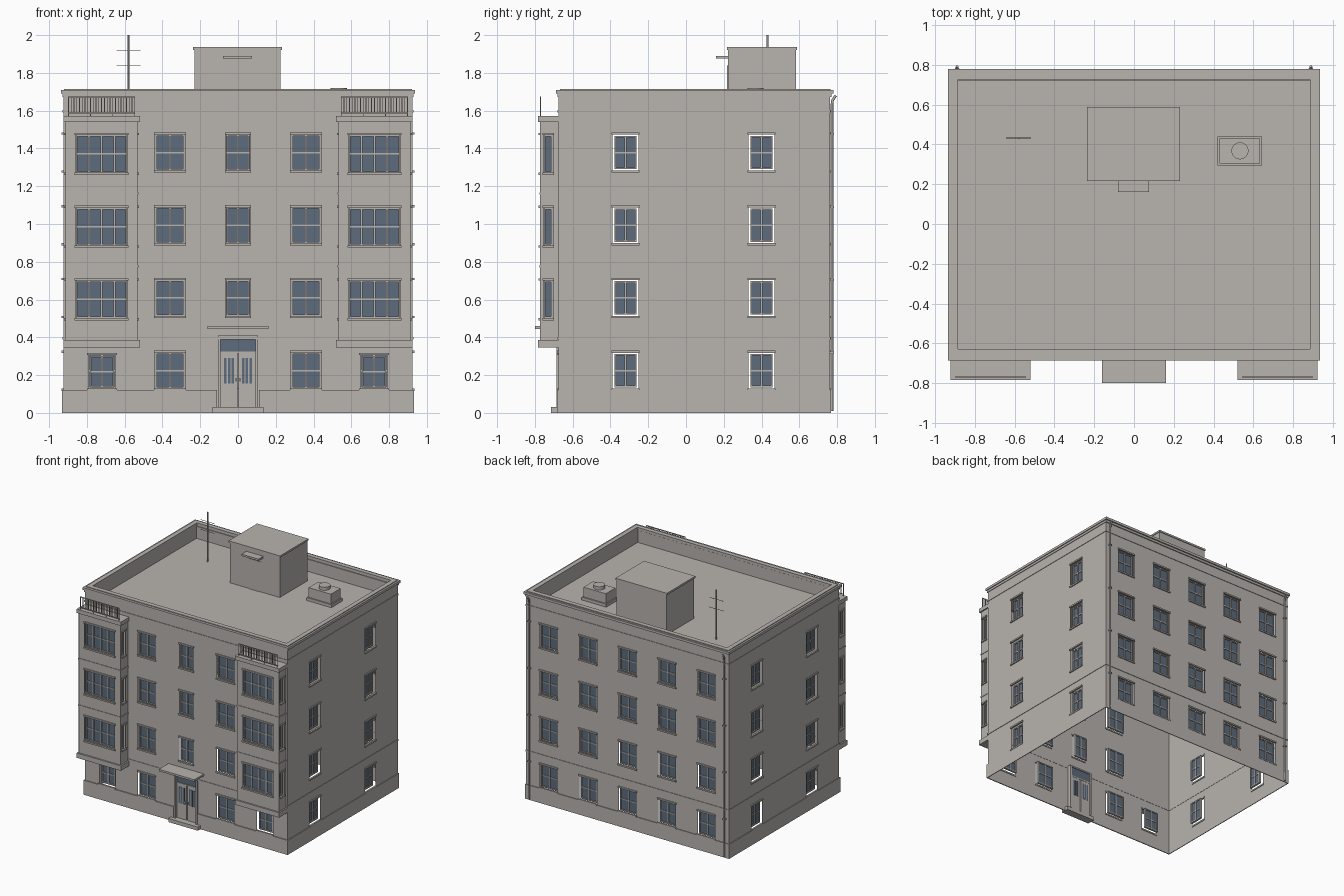
import bpy, bmesh
from mathutils import Matrix, Vector

if "Cube" in bpy.data.objects:
    bpy.data.objects.remove(bpy.data.objects["Cube"], do_unlink=True)


def material(name, rgb):
    m = bpy.data.materials.new(name)
    m.use_nodes = True
    m.diffuse_color = (*rgb, 1)
    m.node_tree.nodes["Principled BSDF"].inputs["Base Color"].default_value = (*rgb, 1)
    return m


MATS = [material("warm grey plaster", (0.48, 0.455, 0.43)),
        material("blue grey glass", (0.11, 0.15, 0.20))]
WALL, GLASS = 0, 1
WORLD = Matrix.Identity(4)


def finish(name, bm):
    mesh = bpy.data.meshes.new(name)
    bm.to_mesh(mesh)
    bm.free()
    for m in MATS:
        mesh.materials.append(m)
    ob = bpy.data.objects.new(name, mesh)
    bpy.context.collection.objects.link(ob)
    return ob


def box(bm, a, b, c, mat=WALL, frame=WORLD):
    """Box from three (low, high) ranges inside a frame."""
    size = Matrix.Diagonal((a[1] - a[0], b[1] - b[0], c[1] - c[0], 1))
    place = Matrix.Translation(((a[0] + a[1]) / 2, (b[0] + b[1]) / 2, (c[0] + c[1]) / 2))
    made = bmesh.ops.create_cube(bm, size=1, matrix=frame @ place @ size)
    faces = {f for v in made["verts"] for f in v.link_faces}
    for f in faces:
        f.material_index = mat
    bmesh.ops.recalc_face_normals(bm, faces=list(faces))


def block(name, a, b, c):
    bm = bmesh.new()
    box(bm, a, b, c)
    return finish(name, bm)


def ring(name, x, y0, y1, thick, z):
    """Rectangular band made of four strips, open in the middle."""
    bm = bmesh.new()
    box(bm, (-x, x), (y0, y0 + thick), z)
    box(bm, (-x, x), (y1 - thick, y1), z)
    for s in (-1, 1):
        box(bm, sorted((s * x, s * (x - thick))), (y0 + thick, y1 - thick), z)
    return finish(name, bm)


def window(bm, frame, u, z, w, h, cols=2, gap=0.002):
    """Recessed sash with mullions, plus lintel and sill."""
    for low in (z - 0.008, z + h - 0.004):
        box(bm, (u - w / 2 - 0.006, u + w / 2 + 0.006), (-0.005, 0.009), (low, low + 0.012), WALL, frame)
    u0, u1, z0, z1 = u - w / 2 + gap, u + w / 2 - gap, z + gap, z + h - gap
    bar, depth = 0.009, (-0.03, -0.012)
    for edge in (u0, u1 - bar):
        box(bm, (edge, edge + bar), depth, (z0, z1), WALL, frame)
    for edge in (z0, z1 - bar):
        box(bm, (u0 + bar, u1 - bar), depth, (edge, edge + bar), WALL, frame)
    box(bm, (u0 + bar, u1 - bar), (-0.024, -0.02), (z0 + bar, z1 - bar), GLASS, frame)
    for i in range(1, cols):
        c = u0 + (u1 - u0) * i / cols
        box(bm, (c - 0.005, c + 0.005), depth, (z0 + bar, z1 - bar), WALL, frame)
    mid = (z0 + z1) / 2
    if cols > 1:
        box(bm, (u0 + bar, u1 - bar), (-0.028, -0.014), (mid - 0.004, mid + 0.004), WALL, frame)


def facade(name, origin, across, out, span, height, windows, doors=()):
    """Wall sheet with real openings, and a window unit in each of them."""
    a, n = Vector(across), Vector(out)
    frame = Matrix.Translation(origin) @ Matrix((a, n, (0, 0, 1))).transposed().to_4x4()
    holes = [(u - w / 2, u + w / 2, z, z + h) for u, z, w, h, *_ in windows] + list(doors)
    us = sorted({round(v, 4) for v in [*span, *(e for k in holes for e in k[:2])]})
    zs = sorted({round(v, 4) for v in [*height, *(e for k in holes for e in k[2:])]})
    bm = bmesh.new()
    grid = [[bm.verts.new(frame @ Vector((u, 0, z))) for z in zs] for u in us]
    for i in range(len(us) - 1):
        for j in range(len(zs) - 1):
            cu, cz = (us[i] + us[i + 1]) / 2, (zs[j] + zs[j + 1]) / 2
            if any(k[0] < cu < k[1] and k[2] < cz < k[3] for k in holes):
                continue
            f = bm.faces.new((grid[i][j], grid[i + 1][j], grid[i + 1][j + 1], grid[i][j + 1]))
            f.normal_update()
            if f.normal.dot(n) < 0:
                f.normal_flip()
    bmesh.ops.delete(bm, geom=[v for v in bm.verts if not v.link_faces], context="VERTS")
    finish(name, bm)
    bm = bmesh.new()
    for spec in windows:
        window(bm, frame, *spec)
    finish(name + "_windows", bm)


def pipe(name, points, radius):
    cu = bpy.data.curves.new(name, "CURVE")
    cu.dimensions = "3D"
    cu.bevel_depth, cu.bevel_resolution, cu.use_fill_caps = radius, 2, True
    sp = cu.splines.new("POLY")
    sp.points.add(len(points) - 1)
    for p, co in zip(sp.points, points):
        p.co = (*co, 1)
    cu.materials.append(MATS[WALL])
    ob = bpy.data.objects.new(name, cu)
    bpy.context.collection.objects.link(ob)


# Main walls
X, FRONT, BACK, TOP, DECK = 0.925, -0.675, 0.762, 1.69, 1.59
FLOORS = [0.125 + 0.385 * i for i in range(4)]
H = 0.197
front = [(s * 0.36, z, 0.158, H) for s in (-1, 1) for z in FLOORS]
front += [(0, z, 0.126, H) for z in FLOORS[1:]]
front += [(s * 0.72, FLOORS[0], 0.145, 0.185, 2, 0.009) for s in (-1, 1)]
back = [(c * 0.36, z, 0.158, H) for c in range(-2, 3) for z in FLOORS]
side = [(y, z, 0.137, H, 2, 0.01) for y in (-0.32, 0.40) for z in FLOORS]
facade("front_wall", (0, FRONT, 0), (1, 0, 0), (0, -1, 0), (-X, X), (0, TOP), front,
       [(-0.1, 0.1, 0, 0.405)])
facade("back_wall", (0, BACK, 0), (1, 0, 0), (0, 1, 0), (-X, X), (0, TOP), back)
for s, label in ((1, "left"), (-1, "right")):
    facade(label + "_wall", (s * X, 0, 0), (0, 1, 0), (s, 0, 0), (FRONT, BACK), (0, TOP), side)

# Plinth and string courses
bm = bmesh.new()
for s in (-1, 1):
    box(bm, sorted((s * 0.11, s * 0.931)), (-0.683, FRONT), (0, 0.12))
    box(bm, sorted((s * X, s * 0.931)), (FRONT, BACK), (0, 0.12))
box(bm, (-0.931, 0.931), (BACK, 0.768), (0, 0.12))
finish("plinth", bm)
ring("lower_string_course", 0.929, -0.679, 0.766, 0.006, (0.388, 0.402))
ring("upper_string_course", 0.929, -0.679, 0.766, 0.006, (1.59, 1.604))

# Roof deck, parapet and cornice
block("roof_deck", (-0.9, 0.9), (-0.65, 0.74), (DECK - 0.01, DECK))
ring("parapet", 0.92, -0.67, 0.757, 0.035, (DECK, TOP))
ring("cornice_moulding", 0.93, -0.681, 0.77, 0.04, (1.672, TOP))
ring("cornice", 0.937, -0.688, 0.78, 0.052, (TOP, 1.71))
ring("parapet_cap", 0.922, -0.667, 0.765, 0.037, (1.705, 1.716))

# Bay windows with railed tops
BAY = -0.772
for s, label in ((1, "left"), (-1, "right")):
    c, inner, outer = s * 0.722, 0.532, 0.913
    rows = [z - 0.012 for z in FLOORS[1:]]
    facade(label + "_bay_front", (c, BAY, 0), (1, 0, 0), (0, -1, 0), (-0.1905, 0.1905),
           (0.38, 1.55), [(0, z, 0.275, 0.206, 4) for z in rows])
    for x, d, part in ((inner, -s, "inner"), (outer, s, "outer")):
        facade(f"{label}_bay_{part}_side", (s * x, 0, 0), (0, 1, 0), (d, 0, 0), (BAY, FRONT),
               (0.38, 1.55), [(-0.729, z, 0.05, 0.206, 1) for z in rows])
    for part, z in (("base", (0.345, 0.385)), ("cap", (1.54, 1.572))):
        block(f"{label}_bay_{part}", sorted((s * 0.52, s * 0.924)), (-0.784, FRONT), z)
    bm = bmesh.new()
    for z in FLOORS[2:]:
        low = z - 0.125
        box(bm, sorted((s * 0.528, s * 0.917)), (BAY - 0.004, FRONT), (low, low + 0.012))
    finish(label + "_bay_bands", bm)
    bm = bmesh.new()
    for z in (1.585, 1.67):
        box(bm, (c - 0.178, c + 0.178), (-0.773, -0.767), (z, z + 0.006))
    count = 24
    for i in range(count + 1):
        u = c - 0.176 + 0.352 * i / count
        bottom = 1.57 if i % 8 == 0 else 1.588
        box(bm, (u - 0.002, u + 0.002), (-0.772, -0.768), (bottom, 1.673))
    finish(label + "_bay_railing", bm)

# Entrance
bm = bmesh.new()
for s in (-1, 1):
    box(bm, sorted((s * 0.093, s * 0.106)), (-0.685, -0.645), (0.03, 0.41))
    box(bm, sorted((s * 0.003, s * 0.093)), (-0.665, -0.65), (0.03, 0.318))
    for i in range(3):
        u = s * (0.027 + 0.02 * i)
        box(bm, (u - 0.007, u + 0.007), (-0.667, -0.648), (0.155, 0.29), GLASS)
    box(bm, sorted((s * 0.008, s * 0.014)), (-0.675, -0.665), (0.165, 0.185))
box(bm, (-0.093, 0.093), (-0.685, -0.645), (0.398, 0.41))
box(bm, (-0.093, 0.093), (-0.668, -0.648), (0.314, 0.324))
box(bm, (-0.093, 0.093), (-0.662, -0.652), (0.324, 0.398), GLASS)
finish("entrance_door", bm)
block("entrance_step", (-0.135, 0.135), (-0.716, -0.65), (0, 0.03))
block("entrance_canopy", (-0.162, 0.162), (-0.8, FRONT), (0.444, 0.46))

# Stair house on the roof
block("stair_house", (-0.23, 0.226), (0.222, 0.582), (DECK, 1.93))
block("stair_house_cap", (-0.237, 0.232), (0.216, 0.588), (1.922, 1.937))
block("stair_house_canopy", (-0.08, 0.075), (0.16, 0.222), (1.875, 1.89))
block("stair_house_door", (-0.055, 0.055), (0.218, 0.222), (DECK, 1.84))

# Roof vent
block("vent_base", (0.42, 0.645), (0.295, 0.44), (DECK, 1.615))
block("vent_box", (0.43, 0.635), (0.305, 0.43), (1.615, 1.695))
bm = bmesh.new()
bmesh.ops.create_cone(bm, cap_ends=True, segments=24, radius1=0.043, radius2=0.043, depth=0.026,
                      matrix=Matrix.Translation((0.533, 0.368, 1.708)))
for f in bm.faces:
    f.smooth = len(f.verts) == 4
for e in bm.edges:
    e.smooth = all(len(f.verts) == 4 for f in e.link_faces)
finish("vent_cap", bm)

# Aerial
pipe("aerial_mast", [(-0.58, 0.432, DECK), (-0.58, 0.432, 2)], 0.005)
for z in (1.84, 1.92):
    pipe("aerial_arm", [(-0.643, 0.432, z), (-0.517, 0.432, z)], 0.002)

# Drainpipes with brackets
for s in (-1, 1):
    x = s * 0.89
    pipe("drainpipe", [(x, 0.773, 0.01), (x, 0.773, 1.635), (x, 0.776, 1.655), (x, 0.793, 1.68)], 0.007)
    for z in FLOORS:
        block("drainpipe_bracket", (x - 0.011, x + 0.011), (0.76, 0.783), (z + 0.19, z + 0.2))
